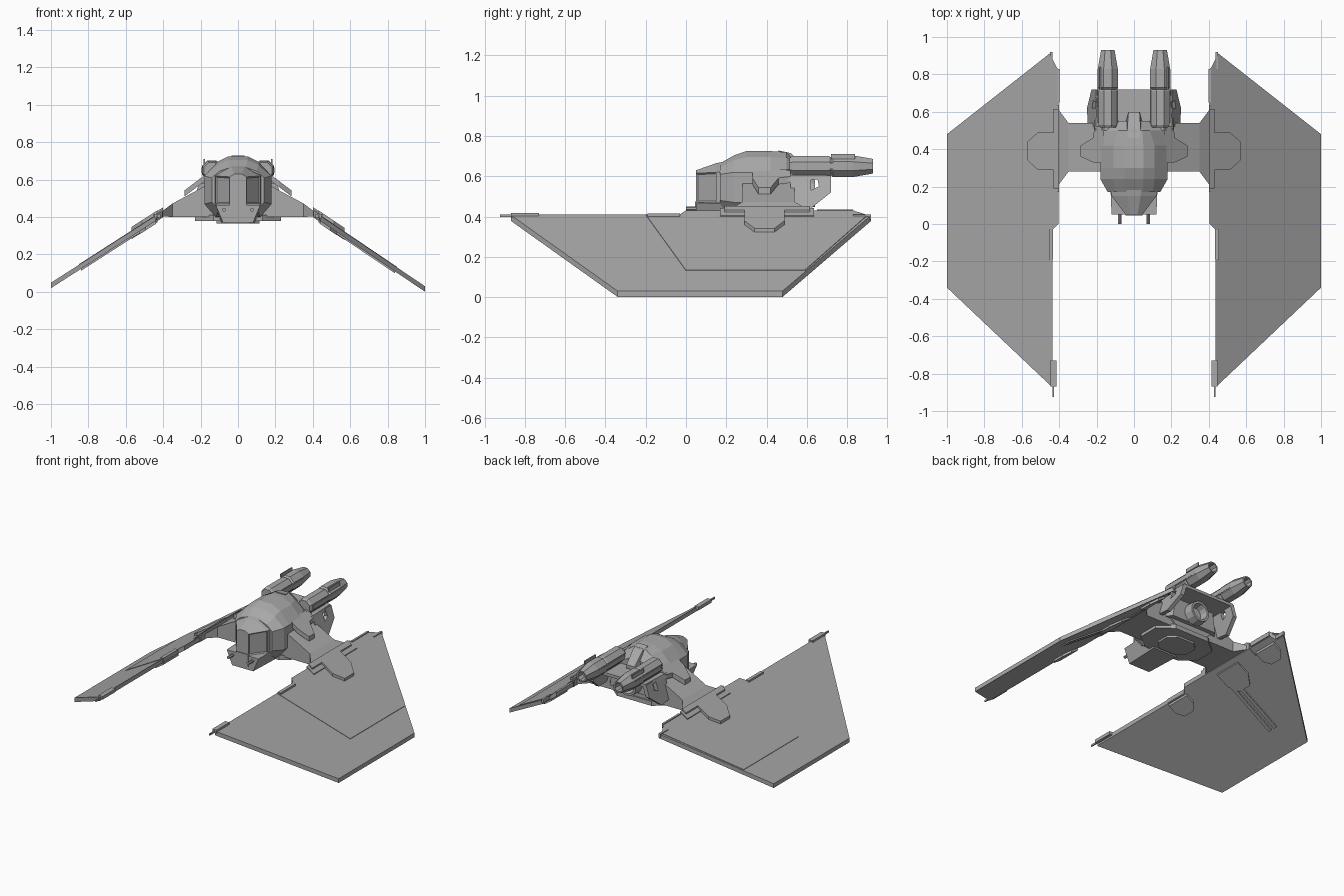
import bpy, bmesh, math
from mathutils import Matrix, Vector

cube = bpy.data.objects.get("Cube")
if cube:
    bpy.data.objects.remove(cube, do_unlink=True)

grey = bpy.data.materials.new("hull_grey")
grey.use_nodes = True
COLOUR = (0.4, 0.4, 0.4, 1)
grey.diffuse_color = COLOUR
bsdf = grey.node_tree.nodes["Principled BSDF"]
bsdf.inputs["Base Color"].default_value = COLOUR
bsdf.inputs["Roughness"].default_value = 0.7


def finish(name, bm):
    bmesh.ops.recalc_face_normals(bm, faces=bm.faces)
    mesh = bpy.data.meshes.new(name)
    bm.to_mesh(mesh)
    bm.free()
    mesh.materials.append(grey)
    obj = bpy.data.objects.new(name, mesh)
    bpy.context.collection.objects.link(obj)
    return obj


def loft(name, rings, inset=None):
    """Skin closed rings of equal length; optionally recess faces chosen by a rule."""
    bm = bmesh.new()
    loops = [[bm.verts.new(p) for p in ring] for ring in rings]
    n = len(loops[0])
    for a, b in zip(loops, loops[1:]):
        for i in range(n):
            bm.faces.new((a[i], a[(i + 1) % n], b[(i + 1) % n], b[i]))
    bm.faces.new(loops[0])
    bm.faces.new(loops[-1])
    bmesh.ops.recalc_face_normals(bm, faces=bm.faces)
    if inset:
        bm.normal_update()
        chosen = [f for f in bm.faces if inset(f)]
        bmesh.ops.inset_individual(bm, faces=chosen, thickness=0.01, depth=-0.006)
    return finish(name, bm)


def hull(name, sections, inset=None):
    """Loft along y from half profiles (x, z), mirrored in x."""
    rings = [[(x, y, z) for x, z in half] + [(-x, y, z) for x, z in reversed(half)]
             for y, half in sections]
    return loft(name, rings, inset)


def plate(name, outline, side, surface, low, high):
    """Plan outline laid on a sloping surface between two offsets."""
    return loft(name, [[(side * x, y, surface(x) + t) for x, y in outline]
                       for t in (low, high)])


def box(name, x0, x1, y0, y1, z0, z1, side=1):
    pts = [(x0, y0), (x1, y0), (x1, y1), (x0, y1)]
    return loft(name, [[(side * x, y, z) for x, y in pts] for z in (z0, z1)])


def lathe(name, x, z, profile, sides=8):
    """Faceted round part along y from (y, radius) pairs."""
    rings = []
    for y, r in profile:
        rings.append([(x + r * math.cos(a), y, z + r * math.sin(a))
                      for a in (math.tau * (i + 0.5) / sides for i in range(sides))])
    return loft(name, rings)


# Central fuselage
hull("fuselage", [
    (0.17, [(0.045, 0.665), (0.10, 0.645), (0.14, 0.61), (0.14, 0.48), (0.10, 0.44)]),
    (0.24, [(0.05, 0.705), (0.11, 0.68), (0.18, 0.62), (0.18, 0.47), (0.12, 0.40)]),
    (0.30, [(0.05, 0.725), (0.11, 0.695), (0.18, 0.62), (0.18, 0.47), (0.12, 0.40)]),
    (0.42, [(0.05, 0.725), (0.11, 0.695), (0.18, 0.62), (0.18, 0.47), (0.12, 0.40)]),
    (0.50, [(0.045, 0.72), (0.085, 0.69), (0.16, 0.62), (0.18, 0.47), (0.12, 0.40)]),
    (0.55, [(0.04, 0.66), (0.075, 0.64), (0.15, 0.60), (0.18, 0.47), (0.12, 0.41)])])
hull("spine", [(0.46, [(0.035, 0.728), (0.05, 0.62)]),
               (0.52, [(0.035, 0.715), (0.05, 0.62)]),
               (0.60, [(0.03, 0.635), (0.03, 0.61)])])

# Faceted cockpit with recessed window panes
hull("cockpit", [
    (0.05, [(0.02, 0.63), (0.045, 0.615), (0.045, 0.47)]),
    (0.15, [(0.035, 0.665), (0.12, 0.62), (0.12, 0.47)]),
    (0.20, [(0.04, 0.675), (0.125, 0.625), (0.125, 0.47)])],
    inset=lambda f: f.normal.y < -0.3 and abs(f.normal.x) > 0.4 and abs(f.normal.z) < 0.3)

# Chin, guns and belly
hull("chin", [(0.05, [(0.12, 0.465), (0.08, 0.37)]),
              (0.30, [(0.13, 0.47), (0.09, 0.37)])])
box("chin_keel", -0.045, 0.045, 0.045, 0.2, 0.39, 0.475)
belly = [(0.23, 0.34), (0.23, 0.48), (0.13, 0.56), (-0.13, 0.56),
         (-0.23, 0.48), (-0.23, 0.34), (-0.13, 0.26), (0.13, 0.26)]
plate("belly_plate", belly, 1, lambda x: 0.38, 0, 0.03)
plate("belly_hatch", [(x * 0.5, 0.41 + (y - 0.41) * 0.6) for x, y in belly],
      1, lambda x: 0.367, 0, 0.02)

# Tail deck and main exhaust
hull("tail_deck", [(0.50, [(0.205, 0.605), (0.215, 0.58)]),
                   (0.72, [(0.195, 0.605), (0.20, 0.585)])])
hull("tail_block", [(0.52, [(0.18, 0.59), (0.21, 0.45)]),
                    (0.58, [(0.15, 0.59), (0.17, 0.45)])])
lathe("exhaust_nozzle", 0, 0.515,
      [(0.56, 0.05), (0.58, 0.075), (0.64, 0.07), (0.64, 0.055), (0.59, 0.045)], 12)

WING = [(0.44, 0.92), (1, 0.48), (1, -0.34), (0.44, -0.87), (0.435, -0.87),
        (0.435, -0.03), (0.405, 0.0), (0.405, 0.83), (0.44, 0.85)]
PANEL = [(0.41, 0.83), (0.445, 0.9), (0.85, 0.59), (0.85, 0.0), (0.44, -0.2), (0.44, -0.03), (0.41, 0)]
FIN = [(0.52, 0.45), (0.62, 0.44), (0.72, 0.52), (0.72, 0.6), (0.65, 0.6),
       (0.66, 0.55), (0.62, 0.53), (0.62, 0.6), (0.52, 0.6)]


def half_disc(y, width, x0, x1):
    """Chamfered tab outline growing outward from x0 to x1."""
    w = width / 2
    m = x0 + (x1 - x0) * 0.6
    return [(x0, y - w), (m, y - w), (x1, y - w * 0.5),
            (x1, y + w * 0.5), (m, y + w), (x0, y + w)]


for side, word, tip in ((1, "left", 0.017), (-1, "right", 0.036)):
    def slope(x, tip=tip):
        return 0.408 + (tip - 0.408) * (x - 0.42) / 0.58

    def arm_top(x):
        return 0.6 - 0.75 * (x - 0.18)

    # Wing with raised panel, tabs and underside ribs
    plate(word + "_wing", WING, side, slope, -0.016, 0.013)
    plate(word + "_wing_panel", PANEL, side, slope, 0.01, 0.016)
    plate(word + "_wing_tab", half_disc(0.39, 0.2, 0.43, 0.57), side, slope, -0.03, 0.035)
    for i, y in enumerate((-0.1, 0.74)):
        plate(f"{word}_lower_tab_{i}", half_disc(y, 0.17, 0.44, 0.53), side, slope, -0.032, 0)
    for i, y in enumerate((0.30, 0.35)):
        plate(f"{word}_wing_rib_{i}", [(0.5, y), (0.84, y), (0.84, y + 0.025), (0.5, y + 0.025)],
              side, slope, -0.026, 0)

    # Leading tip rail, spike and edge strips
    box(word + "_tip_rail", 0.415, 0.447, -0.87, -0.73, 0.395, 0.417, side)
    box(word + "_tip_spike", 0.427, 0.435, -0.925, -0.86, 0.397, 0.409, side)
    box(word + "_edge_strip", 0.432, 0.455, -0.19, -0.03, 0.385, 0.414, side)
    box(word + "_rear_strip", 0.398, 0.412, 0.65, 0.83, 0.405, 0.435, side)
    box(word + "_rear_rail", 0.435, 0.45, 0.83, 0.92, 0.385, 0.41, side)

    # Hinge bars and flared arm
    hinge = [(0.40, 0.17), (0.455, 0.17), (0.455, 0.635), (0.40, 0.635)]
    plate(word + "_hinge_bar", hinge, side, slope, -0.022, 0.022)
    plate(word + "_hinge_cap", [(0.40, 0.19), (0.43, 0.19), (0.43, 0.615), (0.40, 0.615)],
          side, slope, 0.0, 0.032)
    rings = []
    for x, y0, y1, z0 in ((0.1, 0.28, 0.54, 0.4), (0.35, 0.28, 0.54, 0.4), (0.41, 0.2, 0.62, 0.405)):
        z1 = arm_top(max(x, 0.17))
        rings.append([(side * x, y, z) for y, z in ((y0, z0), (y1, z0), (y1, z1), (y0, z1))])
    loft(word + "_arm", rings)
    plate(word + "_arm_pad", [(0.16, 0.52), (0.21, 0.52), (0.22, 0.46), (0.285, 0.42),
                              (0.285, 0.36), (0.22, 0.33), (0.16, 0.33)], side, arm_top, -0.01, 0.022)

    # Hooked tail fin leaning outward toward its foot
    loft(word + "_tail_fin", [[(side * (0.195 + o + (0.6 - z) * 0.3), y, z) for y, z in FIN]
                              for o in (-0.02, 0.008)])

    # Upper engine with hollow nozzle
    x = side * 0.14
    lathe(word + "_engine", x, 0.65, [(0.515, 0.045), (0.53, 0.054), (0.71, 0.054), (0.72, 0.048),
                                      (0.73, 0.058), (0.83, 0.058), (0.845, 0.055), (0.93, 0.039),
                                      (0.93, 0.03), (0.88, 0.028)])
    box(word + "_engine_mount", 0.11, 0.17, 0.5, 0.70, 0.59, 0.63, side)
    for i, cx in enumerate((0.09, 0.19)):
        box(f"{word}_engine_rail_{i}", cx - 0.005, cx + 0.005, 0.54, 0.83, 0.635, 0.665, side)
    box(word + "_engine_pin", 0.177, 0.185, 0.72, 0.84, 0.685, 0.71, side)

    # Chin gun
    lathe(word + "_gun", side * 0.075, 0.44, [(0.0, 0.01), (0.12, 0.01)])
